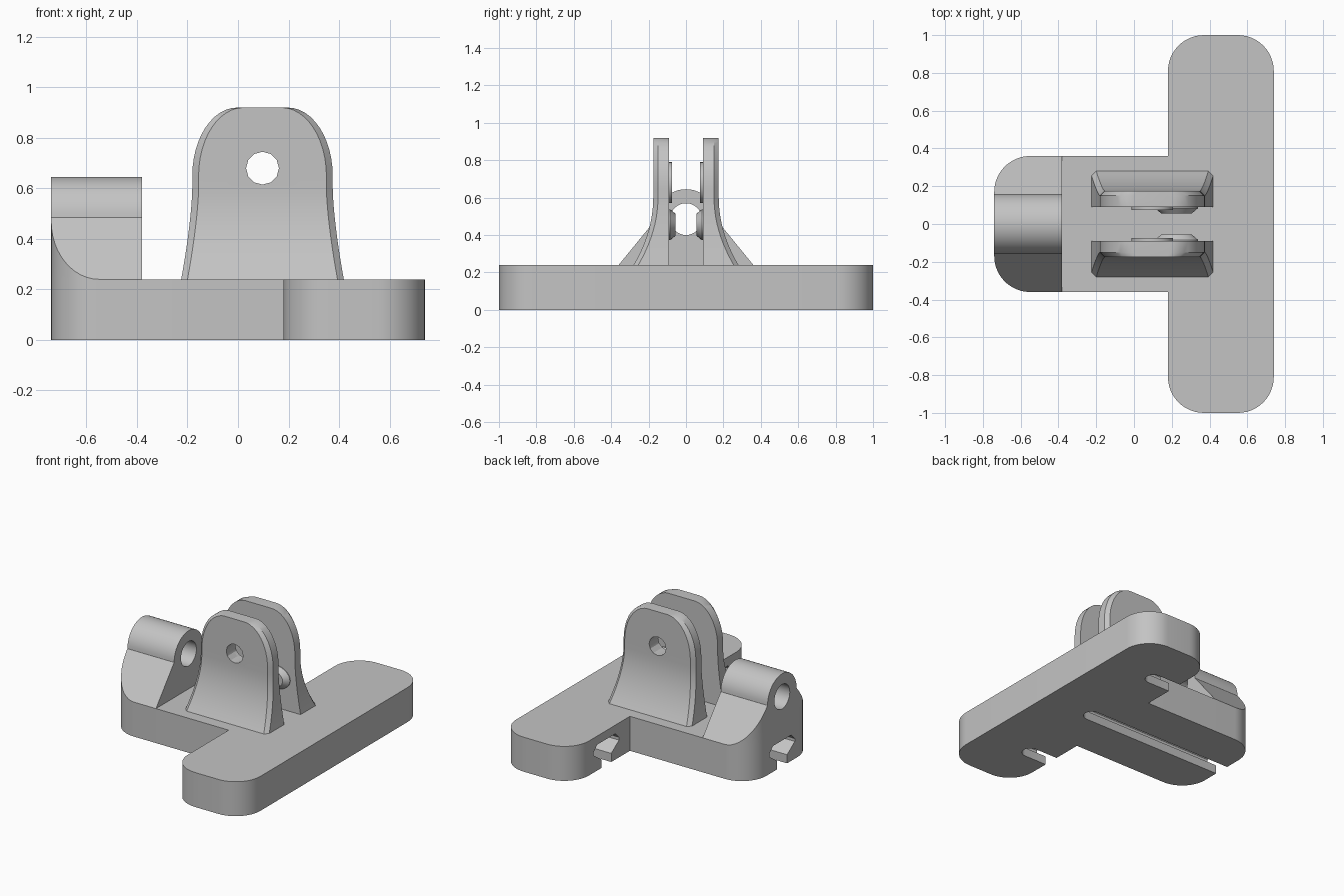
import bpy, bmesh
from math import sin, cos, pi, radians

if "Cube" in bpy.data.objects:
    bpy.data.objects.remove(bpy.data.objects["Cube"])

GREY = (0.55, 0.55, 0.55, 1)
plastic = bpy.data.materials.new("grey plastic")
plastic.use_nodes = True
plastic.diffuse_color = GREY
plastic.node_tree.nodes["Principled BSDF"].inputs["Base Color"].default_value = GREY

TOP = 0.24      # top of the base plate
HOLE_X = 0.097  # centre line of the brackets


def loft(name, rings):
    """Closed solid through rings that have equal point counts."""
    bm = bmesh.new()
    loops = [[bm.verts.new(p) for p in ring] for ring in rings]
    n = len(loops[0])
    for a, b in zip(loops, loops[1:]):
        for i in range(n):
            j = (i + 1) % n
            bm.faces.new((a[i], a[j], b[j], b[i]))
    bm.faces.new(loops[0])
    bm.faces.new(loops[-1])
    bmesh.ops.recalc_face_normals(bm, faces=bm.faces)
    mesh = bpy.data.meshes.new(name)
    bm.to_mesh(mesh)
    bm.free()
    mesh.materials.append(plastic)
    obj = bpy.data.objects.new(name, mesh)
    bpy.context.collection.objects.link(obj)
    return obj


def activate(obj):
    bpy.ops.object.select_all(action='DESELECT')
    obj.select_set(True)
    bpy.context.view_layer.objects.active = obj


def combine(obj, tool, operation='DIFFERENCE'):
    mod = obj.modifiers.new("cut", 'BOOLEAN')
    mod.operation, mod.solver, mod.object = operation, 'EXACT', tool
    activate(obj)
    bpy.ops.object.modifier_apply(modifier=mod.name)
    bpy.data.objects.remove(tool)


def smooth(obj):
    activate(obj)
    bpy.ops.object.shade_smooth_by_angle(angle=radians(30))


def arc(cx, cy, r, start, end, steps=12):
    angles = [start + (end - start) * i / steps for i in range(steps + 1)]
    return [(cx + r * cos(a), cy + r * sin(a)) for a in angles]


def at_z(points, z):
    return [(x, y, z) for x, y in points]


def at_y(points, y):
    return [(x, y, z) for x, z in points]


def at_x(points, x):
    return [(x, y, z) for y, z in points]


def circle(cx, cy, r, n=32):
    return arc(cx, cy, r, 0, 2 * pi, n)[:-1]


# T-shaped base plate with rounded outer corners
R = 0.19
arm_end = (arc(-0.74 + R, 0.36 - R, R, pi / 2, pi)
           + arc(-0.74 + R, -0.36 + R, R, pi, 1.5 * pi))
outline = (arm_end + [(0.18, -0.36)]
           + arc(0.18 + R, -1 + R, R, pi, 1.5 * pi)
           + arc(0.74 - R, -1 + R, R, -pi / 2, 0)
           + arc(0.74 - R, 1 - R, R, 0, pi / 2)
           + arc(0.18 + R, 1 - R, R, pi / 2, pi) + [(0.18, 0.36)])
base = loft("base_plate", [at_z(outline, 0), at_z(outline, TOP)])

# Undercut slots, open toward the arm side and below
SLOT = [(0.055, -0.05), (0.055, 0.06), (0.14, 0.12), (0.14, 0.14), (0.1, 0.18)]
for y, start in ((-0.62, 0.1), (0, -0.8), (0.62, 0.1)):
    rings = []
    for half, z in SLOT:
        stadium = ([(start, y - half)] + arc(0.355, y, half, -pi / 2, pi / 2)
                   + [(start, y + half)])
        rings.append(at_z(stadium, z))
    combine(base, loft("slot_cutter", rings))
smooth(base)

# Barrel with sloped support, trimmed to the rounded arm end
BARREL_Z = 0.485
profile = [(0.36, TOP)] + arc(0, BARREL_Z, 0.16, 0, pi, 24) + [(-0.36, TOP)]
barrel = loft("barrel_support", [at_x(profile, -0.8), at_x(profile, -0.38)])
footprint = arm_end + [(0, -0.36), (0, 0.36)]
combine(barrel, loft("footprint_cutter", [at_z(footprint, 0), at_z(footprint, 1)]),
        'INTERSECT')
bore = circle(0, BARREL_Z, 0.085)
combine(barrel, loft("bore_cutter", [at_x(bore, -0.9), at_x(bore, -0.2)]))
smooth(barrel)


# Bracket sections: (height, half width, outer face distance)
sections = []
for i in range(11):
    t = 1 - i / 10
    sections.append((0.6 - 0.36 * t, 0.278 + 0.044 * t ** 1.5, 0.175 + 0.105 * t * t))
for i in range(13):
    a = i / 12 * pi / 2
    sections.append((0.65 + 0.27 * sin(a), 0.1 + 0.178 * cos(a), 0.175))


def cut_pin_hole(obj):
    hole = circle(HOLE_X, 0.68, 0.065, 12)
    combine(obj, loft("pin_cutter", [at_y(hole, -0.5), at_y(hole, 0.5)]))


for side, label in ((-1, "front"), (1, "back")):
    # Flared upright plate with chamfered outer edges
    rings = []
    for z, w, outer in sections:
        half = [(w, 0.09), (w, outer - 0.025), (w - 0.025, outer)]
        ring = half + [(-x, y) for x, y in reversed(half)]
        rings.append([(HOLE_X + x, side * y, z) for x, y in ring])
    bracket = loft(label + "_bracket", rings)
    cut_pin_hole(bracket)
    smooth(bracket)

    # Thin washer boss around the pin hole
    rim = circle(HOLE_X, 0.68, 0.11)
    washer = loft(label + "_washer", [at_y(rim, side * 0.1), at_y(rim, side * 0.075)])
    cut_pin_hole(washer)
    smooth(washer)

    # Tapered stop on the inner face
    rings = []
    for r, y in ((0.115, 0.1), (0.115, 0.085), (0.08, 0.055)):
        oval = [(x, 0.455 + 0.72 * z) for x, z in circle(0.225, 0, r)]
        rings.append(at_y(oval, side * y))
    smooth(loft(label + "_stop", rings))
